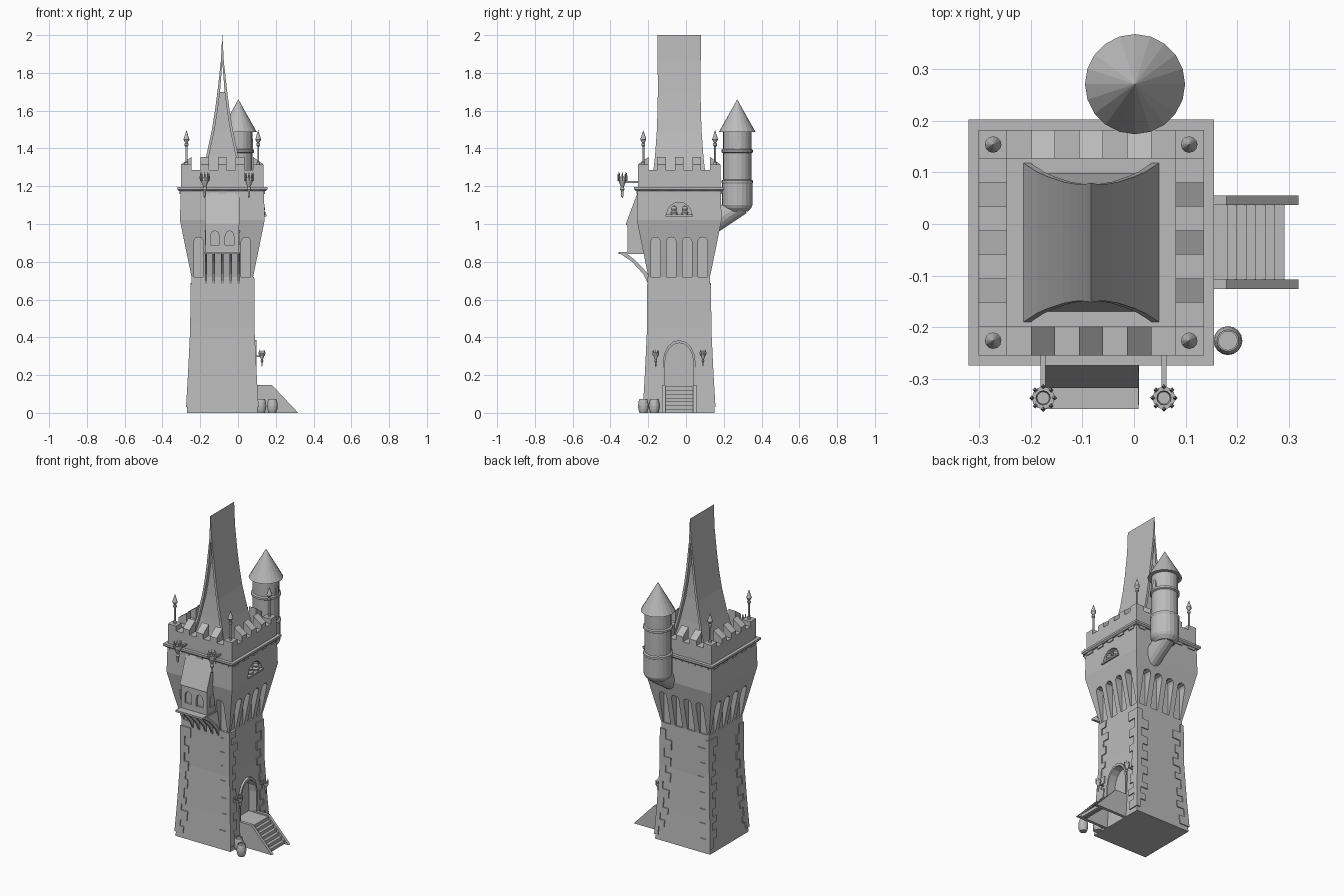
import bpy, bmesh, random
from math import sin, cos, pi
from mathutils import Vector, Matrix

if "Cube" in bpy.data.objects:
    bpy.data.objects.remove(bpy.data.objects["Cube"])
random.seed(4)

stone = bpy.data.materials.new("grey_stone")
stone.use_nodes = True
GREY = (0.5, 0.5, 0.5, 1)
stone.diffuse_color = GREY
for node in stone.node_tree.nodes:
    if node.type == 'BSDF_PRINCIPLED':
        node.inputs["Base Color"].default_value = GREY

CX, CY = -0.083, -0.036          # tower axis


def loft(name, rings):
    """Skin a closed solid through rings of equal point count."""
    bm = bmesh.new()
    loops = [[bm.verts.new(p) for p in ring] for ring in rings]
    n = len(loops[0])
    for a, b in zip(loops, loops[1:]):
        for i in range(n):
            j = (i + 1) % n
            bm.faces.new((a[i], a[j], b[j], b[i]))
    bm.faces.new(loops[0])
    bm.faces.new(loops[-1])
    bmesh.ops.remove_doubles(bm, verts=bm.verts, dist=0.0001)
    bmesh.ops.recalc_face_normals(bm, faces=bm.faces)
    mesh = bpy.data.meshes.new(name)
    bm.to_mesh(mesh)
    bm.free()
    mesh.materials.append(stone)
    obj = bpy.data.objects.new(name, mesh)
    bpy.context.collection.objects.link(obj)
    return obj


def on_side(k, u, d, z):
    """Point on tower side k (0 front, 1 left, 2 back, 3 right): along u, outward d."""
    p = Matrix.Rotation(k * pi / 2, 3, 'Z') @ Vector((u, -d, z))
    return p + Vector((CX, CY, 0))


def panel(name, k, uz, d0, d1):
    return loft(name, [[on_side(k, u, d, z) for u, z in uz] for d in (d0, d1)])


def slab(name, k, dz, u0, u1):
    return loft(name, [[on_side(k, u, d, z) for d, z in dz] for u in (u0, u1)])


def box(name, k, u0, u1, d0, d1, z0, z1):
    return slab(name, k, [(d0, z0), (d1, z0), (d1, z1), (d0, z1)], u0, u1)


def lathe(name, profile, x, y, n=20):
    return loft(name, [[(x + r * cos(2 * pi * i / n), y + r * sin(2 * pi * i / n), z)
                        for i in range(n)] for r, z in profile])


def arch(u, w, z0, spring, top, steps=8):
    pts = [(u - w, z0), (u + w, z0)] if spring > z0 else []
    return pts + [(u + w * cos(pi * i / steps), spring + (top - spring) * sin(pi * i / steps))
                  for i in range(steps + 1)]


def cut(obj, cutters):
    for c in cutters:
        mod = obj.modifiers.new("cut", 'BOOLEAN')
        mod.operation = 'DIFFERENCE'
        mod.solver = 'EXACT'
        mod.object = c
        bpy.context.view_layer.objects.active = obj
        bpy.ops.object.modifier_apply(modifier=mod.name)
        bpy.data.objects.remove(c)


def square(h, z):
    return [(CX + a * h, CY + b * h, z) for a, b in ((-1, -1), (1, -1), (1, 1), (-1, 1))]


# Tower body: tapering shaft with flared head
SHAFT = [(0, .188), (.2, .176), (.45, .164), (.72, .163), (.9, .2), (1.02, .224), (1.19, .22)]


def half(z):
    for (z0, h0), (z1, h1) in zip(SHAFT, SHAFT[1:]):
        if z <= z1:
            return h0 + (h1 - h0) * (z - z0) / (z1 - z0)


body = loft("tower_body", [square(h, z) for z, h in SHAFT])
cutters = [panel("door_cutter", 1, arch(0, .075, .14, .27, .37), .13, .3),
           panel("lunette_cutter", 1, arch(0, .066, 1.05, 1.05, 1.115), .18, .3)]
for k in range(4):
    for u in (-.125, -.042, .042, .125):
        if k or abs(u) > .1:
            cutters.append(panel("slot_cutter", k, arch(u, .025, .72, .91, .93, 4), .154, .3))
cut(body, cutters)

# Corner stones
for sx in (-1, 1):
    for sy in (-1, 1):
        z, wide = 0.03, sx > 0
        while z < .68:
            top = min(z + random.uniform(.035, .06), .72)
            a, b = random.uniform(.055, .08), random.uniform(.025, .045)
            if wide:
                a, b = b, a
            rings = []
            for zz in (z, top):
                h = half(zz) + .006
                rings.append([(CX + sx * (h - p), CY + sy * (h - q), zz)
                              for p, q in ((0, 0), (a, 0), (a, b), (0, b))])
            loft("corner_stone", rings)
            z, wide = top, not wide

# Ledge with dentils, parapet and merlons
loft("ledge", [square(.23, 1.175), square(.238, 1.183), square(.238, 1.195)])
IN, OUT, CELL = .163, .2185, .326 / 7
for k in range(4):
    box("parapet_wall", k, -IN, IN, IN, OUT, 1.19, 1.285)
    box("corner_merlon", k, IN, OUT, IN, OUT, 1.19, 1.315)
    for i in (1, 3, 5):
        u = -IN + i * CELL
        slab("merlon", k, [(IN, 1.28), (OUT, 1.28), (OUT, 1.315), (IN, 1.355)], u, u + CELL)
    for i in range(5):
        u = -.18 + i * .09
        box("dentil", k, u - .022, u + .022, .2, .227, 1.16, 1.18)
    # Spear finial on each corner
    p = on_side(k, .19, .19, 0)
    lathe("finial", [(.009, 1.31), (.009, 1.325), (.005, 1.33), (.005, 1.41), (.01, 1.415),
                     (.01, 1.425), (.006, 1.43), (.016, 1.447), (0, 1.497)], p.x, p.y, 12)

# Steep concave roof: two curved shells with recessed gables
ROOF = [(1.19, .133, .155), (1.28, .105, .137), (1.36, .085, .128), (1.5, .055, .118),
        (1.6, .039, .115), (1.7, .026, .113), (1.86, .008, .114), (2.0, .0005, .116)]
for s in (-1, 1):
    loft("roof_shell", [[(CX + s * x, CY + y, z) for x, y in
                         ((w, -l), (w, l), (max(w - .014, 0), l), (max(w - .014, 0), -l))]
                        for z, w, l in ROOF])
loft("roof_gable", [[(CX + a * (w - .005), CY + b * (l - .02), z)
                     for a, b in ((-1, -1), (1, -1), (1, 1), (-1, 1))]
                    for z, w, l in ROOF[:-2]])

# Round back turret on a slanted support
TX, TY = .002, .271
lathe("turret_body", [(.055, 1.065), (.074, 1.085), (.081, 1.1), (.081, 1.215), (.084, 1.22),
                      (.084, 1.23), (.075, 1.235), (.075, 1.375), (.084, 1.38),
                      (.084, 1.392), (.075, 1.397), (.075, 1.49)], TX, TY)
lathe("turret_cone", [(.07, 1.487), (.097, 1.487), (0, 1.66)], TX, TY)
panel("turret_niche", 1, arch(.307, .013, 1.39, 1.42, 1.45, 4), .14, .163)
loft("turret_support", [[(TX + .055 * cos(a), y - .031 * sin(a), z + .046 * sin(a))
                         for a in (2 * pi * i / 16 for i in range(16))]
                        for y, z in ((.12, .99), (.29, 1.104))])

# Oriel on the front
oriel = box("oriel_box", 0, -.09, .088, .15, .275, .85, 1.0)
cut(oriel, [panel("window_cutter", 0, arch(u, .023, .89, .935, .965, 4), .262, .3)
            for u in (-.04, .038)])
for s in (-1, 1):
    pts = [(d - .0, z) for d, z in arch(.23, .02, .89, .935, .965, 4)]
    slab("oriel_side_window", 0, pts, s * .085, s * .093)
slab("oriel_roof", 0, [(.15, .995), (.282, .995), (.282, 1.002), (.215, 1.18), (.15, 1.18)], -.092, .092)
box("oriel_floor", 0, -.095, .092, .15, .322, .842, .853)
for u in (-.087, -.045, 0, .045, .087):
    slab("oriel_brace", 0, [(.315, .845), (.25, .8), (.19, .735), (.165, .685), (.155, .685),
                            (.155, .72), (.18, .755), (.235, .81), (.28, .845)], u - .006, u + .006)


# Torches: bowl with a toothed crown on a wall arm
def torch(k, u, d, z, wall, s):
    p = on_side(k, u, d, 0)
    profile = [(0, -.085), (.006, -.075), (.006, -.05), (.012, -.04), (.008, -.025),
               (.018, 0), (.022, .012), (.022, .025), (.014, .025), (.012, .012)]
    lathe("torch_bowl", [(r * s, z + h * s) for r, h in profile], p.x, p.y, 12)
    box("torch_arm", k, u - .005 * s, u + .005 * s, wall, d, z - .005 * s, z + .005 * s)
    for i in range(8):
        a = i * pi / 4
        c = p + Vector((cos(a), sin(a), 0)) * .022 * s
        lathe("torch_tooth", [(.004 * s, z + .005 * s), (.005 * s, z + .03 * s),
                              (0, z + .055 * s)], c.x, c.y, 4)


for u in (-.093, .141):
    torch(0, u, .301, 1.222, .2, 1)
for u in (-.124, .126):
    torch(1, u, .21, .3, .16, .65)

# Arched window on the stair side
box("lunette_sill", 1, -.072, .072, .19, .234, 1.04, 1.05)
for u in (-.027, .03):
    p = on_side(1, u, .21, 0)
    lathe("lunette_figure", [(.018, 1.05), (.02, 1.062), (.012, 1.07), (.017, 1.08),
                             (.012, 1.093), (0, 1.097)], p.x, p.y, 10)

# Door frame and staircase
frame = panel("door_frame", 1, arch(0, .086, .1, .27, .385), .14, .182)
cut(frame, [panel("frame_cutter", 1, arch(0, .075, .05, .27, .37), .1, .3)])
for u in (-.09, .073):
    slab("stair_wall", 1, [(.16, 0), (.402, 0), (.262, .148), (.16, .148)], u, u + .018)
box("stair_landing", 1, -.073, .074, .13, .265, .115, .14)
for i in range(6):
    d = .263 + i * .0185
    box("stair_step", 1, -.073, .074, d, d + .0195, max(0, .085 - i * .02), .12 - i * .02)

# Barrels by the stairs
for x, y in ((.182, -.226), (.122, -.168)):
    lathe("barrel", [(.02, 0), (.026, .018), (.028, .036), (.026, .055), (.021, .073),
                     (.018, .073), (.018, .067)], x, y, 16)
